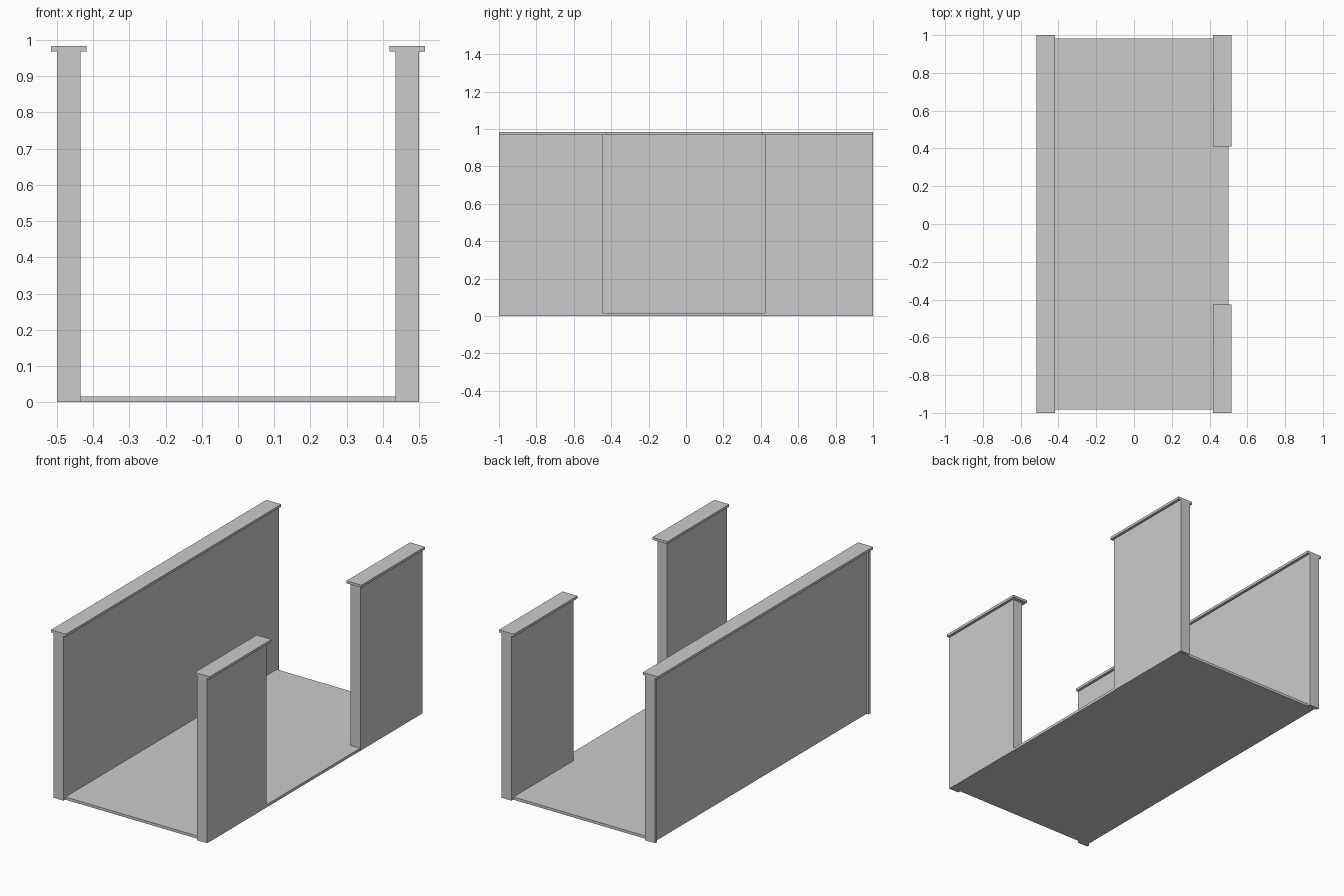
import bpy
import bmesh

if "Cube" in bpy.data.objects:
    bpy.data.objects.remove(bpy.data.objects["Cube"])


def prism(name, plan, z0, z1):
    """Extrude a plan outline (x, y) from z0 up to z1."""
    bm = bmesh.new()
    face = bm.faces.new([bm.verts.new((x, y, z0)) for x, y in plan])
    top = bmesh.ops.extrude_face_region(bm, geom=[face])["geom"]
    verts = [v for v in top if isinstance(v, bmesh.types.BMVert)]
    bmesh.ops.translate(bm, verts=verts, vec=(0, 0, z1 - z0))
    bmesh.ops.recalc_face_normals(bm, faces=bm.faces)
    mesh = bpy.data.meshes.new(name)
    bm.to_mesh(mesh)
    bm.free()
    obj = bpy.data.objects.new(name, mesh)
    bpy.context.collection.objects.link(obj)
    return obj


def box(name, x0, x1, y0, y1, z0, z1):
    return prism(name, [(x0, y0), (x1, y0), (x1, y1), (x0, y1)], z0, z1)


OUTER, INNER = 0.5, 0.435          # wall faces
CAP_OUT, CAP_IN = 0.516, 0.419     # coping overhangs both faces
WALL_TOP, CAP_TOP = 0.969, 0.984
RECESS, TRIM = 0.486, 0.983        # outer panel recess, end trim edge

# Floor slab, slightly shorter than the walls
box("floor", -0.485, 0.499, -0.982, 0.982, 0, 0.016)

# Long left wall: outer face recessed between the end trims
prism("left_wall", [(-INNER, -1), (-INNER, 1), (-OUTER, 1), (-OUTER, TRIM),
                    (-RECESS, TRIM), (-RECESS, -TRIM), (-OUTER, -TRIM),
                    (-OUTER, -1)], 0.001, WALL_TOP)
box("left_wall_cap", -CAP_OUT, -CAP_IN, -1, 1, WALL_TOP, CAP_TOP)

# Two short right walls either side of the opening
for side, wall_y, cap_y in (("front", (-1, -0.447), (-1, -0.425)),
                            ("back", (0.423, 1), (0.41, 1))):
    box(side + "_right_wall", INNER, OUTER, *wall_y, 0.001, WALL_TOP)
    box(side + "_right_wall_cap", CAP_IN, CAP_OUT, *cap_y, WALL_TOP, CAP_TOP)
